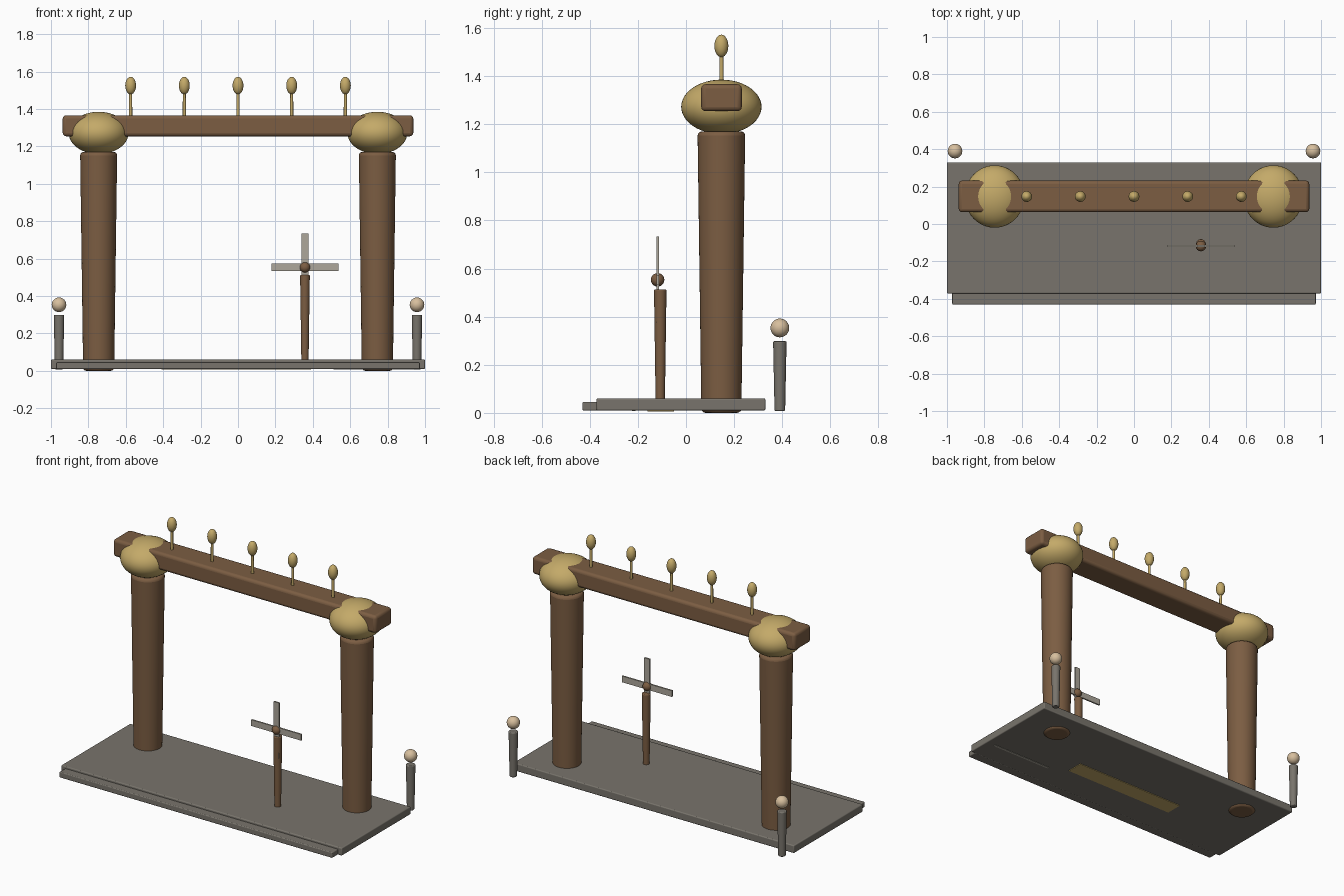
import bpy, math

if "Cube" in bpy.data.objects:
    bpy.data.objects.remove(bpy.data.objects["Cube"])


def material(name, rgb):
    m = bpy.data.materials.new(name)
    m.diffuse_color = (*rgb, 1)
    m.use_nodes = True
    m.node_tree.nodes["Principled BSDF"].inputs["Base Color"].default_value = m.diffuse_color
    return m


WOOD = material("wood", (0.20, 0.11, 0.055))
GOLD = material("gold", (0.55, 0.40, 0.14))
STONE = material("stone", (0.19, 0.175, 0.15))
PALE = material("pale_lamp", (0.68, 0.52, 0.34))
VANE = material("vane", (0.42, 0.39, 0.33))


def finish(name, mat, bevel=0):
    ob = bpy.context.object
    ob.name = name
    ob.data.materials.append(mat)
    if bevel:
        mod = ob.modifiers.new("bevel", "BEVEL")
        mod.width = bevel
        mod.segments = 3
        mod.limit_method = "ANGLE"
        mod.angle_limit = math.radians(40)
    bpy.ops.object.shade_smooth_by_angle(angle=math.radians(35))
    return ob


def box(name, lo, hi, mat, bevel=0):
    centre = [(a + b) / 2 for a, b in zip(lo, hi)]
    bpy.ops.mesh.primitive_cube_add(size=1, location=centre)
    bpy.context.object.scale = [b - a for a, b in zip(lo, hi)]
    bpy.ops.object.transform_apply(location=False, rotation=False, scale=True)
    return finish(name, mat, bevel)


def post(name, x, y, z0, z1, r0, r1, mat, bevel=0, sides=32):
    bpy.ops.mesh.primitive_cone_add(vertices=sides, radius1=r0, radius2=r1,
                                    depth=z1 - z0, location=(x, y, (z0 + z1) / 2))
    return finish(name, mat, bevel)


def ball(name, loc, radii, mat, segments=32, rings=16):
    bpy.ops.mesh.primitive_uv_sphere_add(segments=segments, ring_count=rings,
                                         radius=1, location=loc)
    bpy.context.object.scale = radii
    bpy.ops.object.transform_apply(location=False, rotation=False, scale=True)
    return finish(name, mat)


GATE_Y = 0.147

# Stone platform with front step
box("platform", (-1, -0.372, 0.01), (1, 0.33, 0.06), STONE, 0.006)
box("front_step", (-0.972, -0.43, 0.01), (0.972, -0.365, 0.046), STONE, 0.005)

# Thin inlays showing on the underside
box("underside_panel", (-0.41, -0.16, 0.006), (0.39, -0.05, 0.02), GOLD)
box("underside_strip", (0.51, -0.225, 0.008), (0.94, -0.21, 0.02), VANE)

# Gate pillars with swollen gold capitals, and small lamp posts at the back
for side, s in (("left", -1), ("right", 1)):
    post(f"{side}_pillar", s * 0.745, GATE_Y, 0, 1.17, 0.083, 0.099, WOOD, 0.018, 48)
    ball(f"{side}_capital", (s * 0.745, GATE_Y, 1.272), (0.16, 0.167, 0.113), GOLD, 48, 24)
    post(f"{side}_lamp_post", s * 0.957, 0.39, 0.008, 0.298, 0.022, 0.028, STONE, 0.005)
    ball(f"{side}_lamp", (s * 0.957, 0.39, 0.353), (0.039, 0.039, 0.039), PALE)

# Lintel beam
box("lintel", (-0.937, 0.063, 1.254), (0.937, 0.232, 1.366), WOOD, 0.018)

# Row of buds on stems
for i in range(5):
    x = (i - 2) * 0.287
    post(f"bud_stem_{i + 1}", x, GATE_Y, 1.35, 1.5, 0.009, 0.008, GOLD, 0, 12)
    ball(f"bud_{i + 1}", (x, GATE_Y, 1.525), (0.029, 0.029, 0.047), GOLD, 20, 12)

# Pinwheel on its own post
PX, PY, PZ = 0.358, -0.107, 0.553
post("pinwheel_post", PX, PY, 0.03, 0.513, 0.019, 0.026, WOOD, 0.005)
ball("pinwheel_hub", (PX, PY - 0.011, PZ), (0.028, 0.028, 0.028), WOOD, 24, 12)
VY = PY - 0.011
box("pinwheel_vane_across", (PX - 0.178, VY - 0.005, PZ - 0.02),
    (PX + 0.178, VY + 0.005, PZ + 0.02), VANE)
box("pinwheel_vane_upright", (PX - 0.019, VY - 0.005, PZ - 0.178),
    (PX + 0.019, VY + 0.005, PZ + 0.18), VANE)
